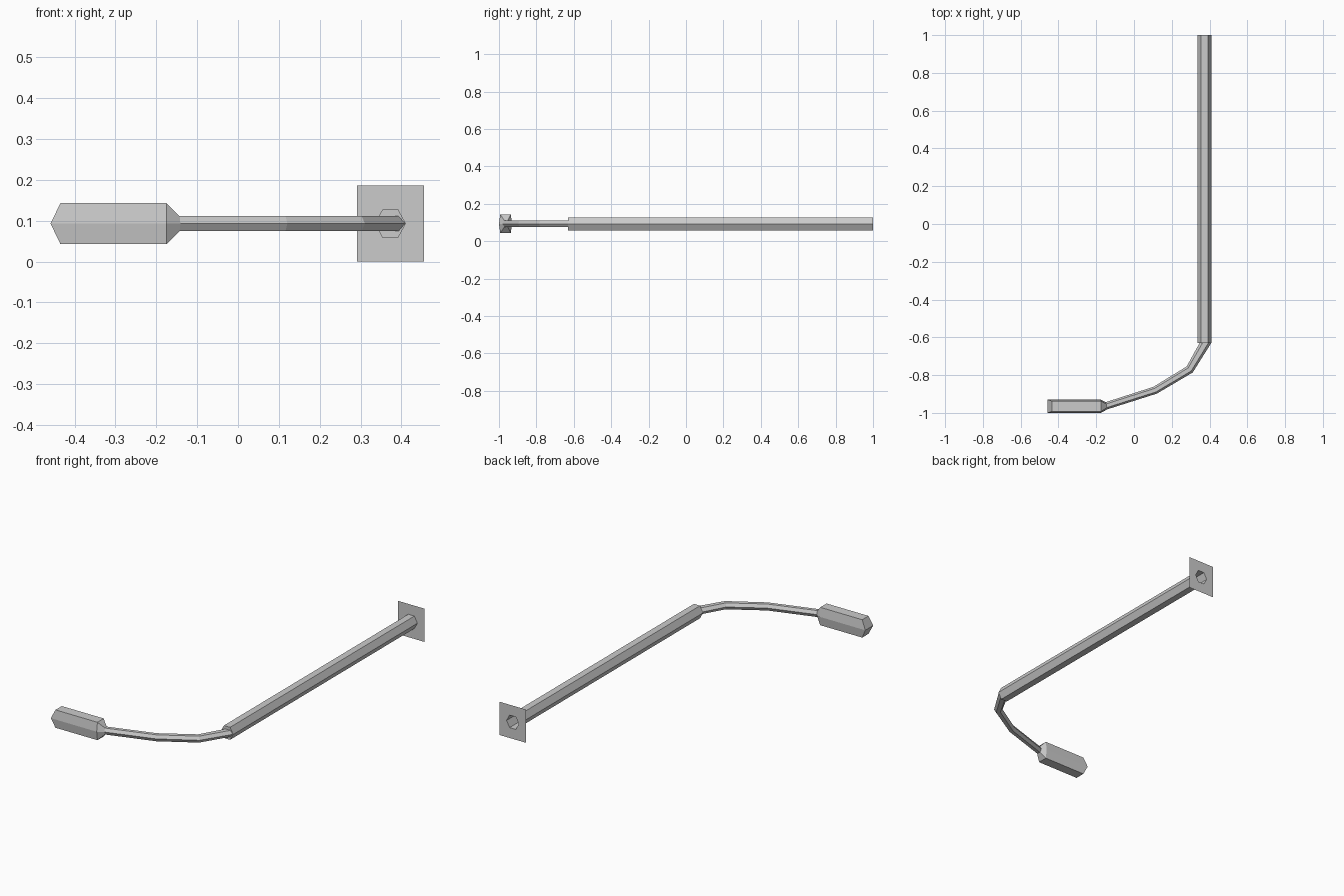
import bpy, bmesh
from mathutils import Vector

if "Cube" in bpy.data.objects:
    bpy.data.objects.remove(bpy.data.objects["Cube"])

Z = 0.093  # height of the shared centre line


def hex_ring(x, y, side, half_h, flat=0.5, tip_shift=0.0):
    """Six points: side corners at mid height, flat edges above and below."""
    c, s, up = Vector((x, y, Z)), Vector((*side, 0)), Vector((0, 0, half_h))
    tip = Vector((tip_shift, 0, 0))
    return [c + s + tip, c + s * flat + up, c - s * flat + up,
            c - s + tip, c - s * flat - up, c + s * flat - up]


def loft(name, rings, cap_start=False, cap_end=False):
    bm = bmesh.new()
    loops = [[bm.verts.new(p) for p in ring] for ring in rings]
    for a, b in zip(loops, loops[1:]):
        for i in range(6):
            j = (i + 1) % 6
            bm.faces.new((a[i], a[j], b[j], b[i]))
    for use, l in ((cap_start, loops[0]), (cap_end, loops[-1])):
        if use:
            bm.faces.new(l[0:4])
            bm.faces.new((l[3], l[4], l[5], l[0]))
    bmesh.ops.recalc_face_normals(bm, faces=bm.faces)
    mesh = bpy.data.meshes.new(name)
    bm.to_mesh(mesh)
    bm.free()
    obj = bpy.data.objects.new(name, mesh)
    bpy.context.collection.objects.link(obj)
    return obj


# Hollow main pole, open at the wall or ground end
PX, PW, PH = 0.373, 0.038, 0.035
loft("pole", [hex_ring(PX, -0.63, (PW, 0), PH),
              hex_ring(PX, 1.0, (PW, 0), PH)], cap_start=True)

# Flat base plate with a hexagonal opening
loft("base_plate", [hex_ring(PX, 1.0, (0.082, 0), 0.093, flat=1.0),
                    hex_ring(PX, 1.0, (PW, 0), PH)])

# Curved arm
loft("arm", [hex_ring(0.378, -0.63, (0.031, 0.0), 0.018),
             hex_ring(0.295, -0.77, (0.016, -0.016), 0.018),
             hex_ring(0.112, -0.88, (0.009, -0.018), 0.018),
             hex_ring(-0.145, -0.962, (0.004, -0.019), 0.018)], cap_start=True)

# Lamp head with tapered neck and wedge-shaped tip
HY = -0.965
loft("lamp_head", [hex_ring(-0.145, -0.962, (0.004, -0.019), 0.018),
                   hex_ring(-0.175, HY, (0, -0.035), 0.05, flat=0.8),
                   hex_ring(-0.435, HY, (0, -0.035), 0.05, flat=0.8, tip_shift=-0.024)],
     cap_end=True)
